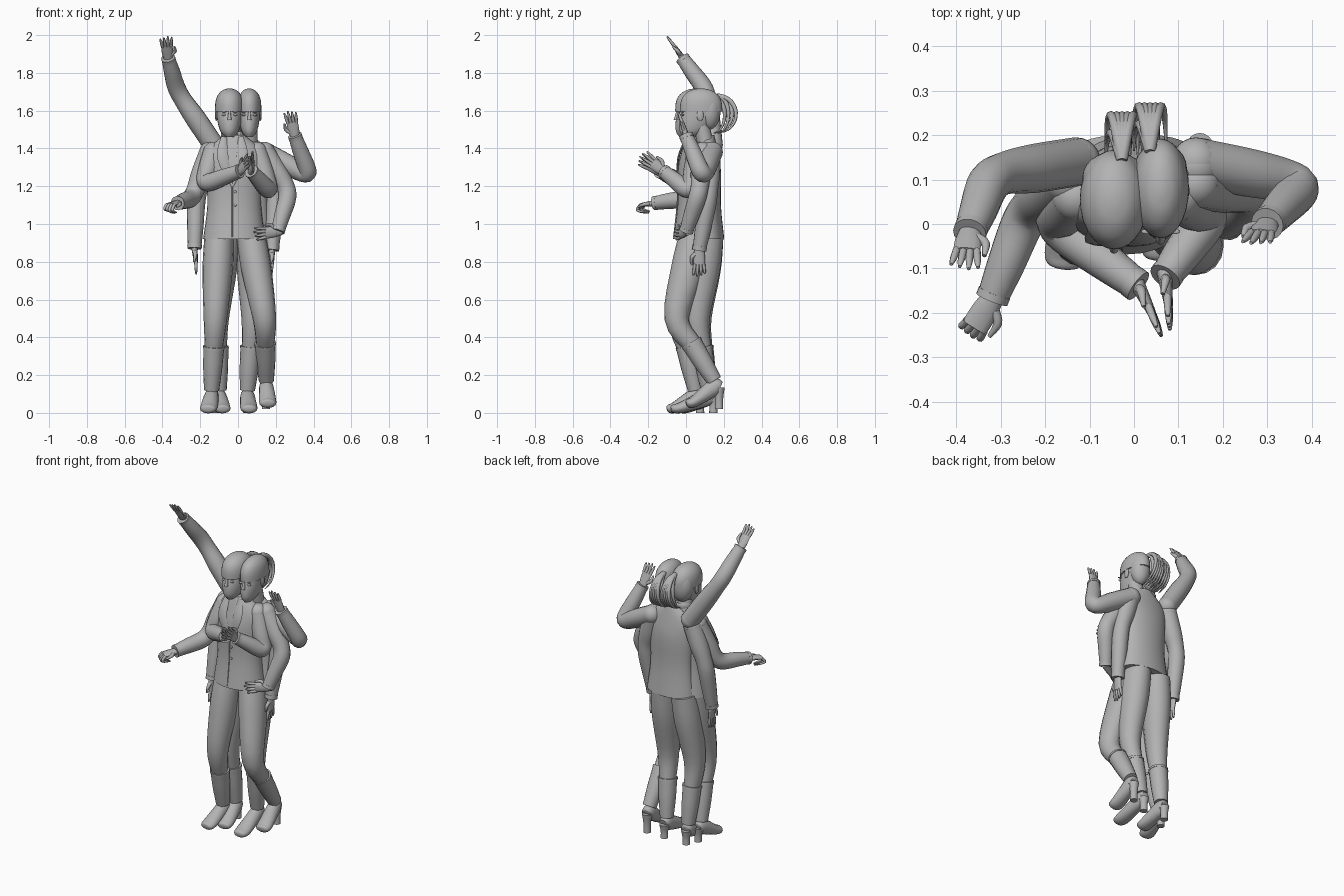
import bpy, bmesh, math
from mathutils import Vector

if "Cube" in bpy.data.objects:
    bpy.data.objects.remove(bpy.data.objects["Cube"])

grey = bpy.data.materials.new("plain_grey")
grey.use_nodes = True
tone = (.45, .45, .45, 1)
grey.diffuse_color = tone
grey.node_tree.nodes["Principled BSDF"].inputs["Base Color"].default_value = tone

right, left = Vector((-1, 0, 0)), Vector((1, 0, 0))
front, rear = Vector((0, -1, 0)), Vector((0, 1, 0))
up, down = Vector((0, 0, 1)), Vector((0, 0, -1))


def finish(name, bm):
    """Turn a bmesh into a smooth shaded grey object."""
    bmesh.ops.recalc_face_normals(bm, faces=bm.faces)
    mesh = bpy.data.meshes.new(name)
    bm.to_mesh(mesh)
    bm.free()
    mesh.materials.append(grey)
    obj = bpy.data.objects.new(name, mesh)
    bpy.context.collection.objects.link(obj)
    bpy.ops.object.select_all(action="DESELECT")
    obj.select_set(True)
    bpy.context.view_layer.objects.active = obj
    bpy.ops.object.shade_smooth_by_angle(angle=math.radians(50))


def ball(name, centre, size):
    """Ellipsoid."""
    bm = bmesh.new()
    bmesh.ops.create_uvsphere(bm, u_segments=24, v_segments=16, radius=1)
    bmesh.ops.scale(bm, vec=Vector(size), verts=bm.verts)
    bmesh.ops.translate(bm, vec=Vector(centre), verts=bm.verts)
    finish(name, bm)


def spline(points, steps):
    """Catmull-Rom smoothing of position and radius together."""
    ends = [points[0], *points, points[-1]]
    result = []
    for before, start, stop, after in zip(ends, ends[1:], ends[2:], ends[3:]):
        for i in range(steps):
            t = i / steps
            slope_in, slope_out = (stop - before) / 2, (after - start) / 2
            bend = (stop - start) * 3 - slope_in * 2 - slope_out
            twist = (start - stop) * 2 + slope_in + slope_out
            result.append(start + (slope_in + (bend + twist * t) * t) * t)
    return result + [points[-1]]


def loft(name, places, widths, depths=None, side=left, level=False, sides=16, steps=4):
    """Skin of elliptical rings along a smooth path."""
    depths = depths or widths
    path = spline([Vector((*p, w, d)) for p, w, d in zip(places, widths, depths)], steps)
    bm = bmesh.new()
    rings = []
    for i, point in enumerate(path):
        ahead, behind = path[min(i + 1, len(path) - 1)], path[max(i - 1, 0)]
        along = up if level else Vector((ahead - behind)[:3]).normalized()
        across = (side - along * side.dot(along)).normalized()
        other = along.cross(across)
        centre, ring = Vector(point[:3]), []
        for k in range(sides):
            angle = math.tau * k / sides
            ring.append(bm.verts.new(centre + across * math.cos(angle) * point[3] + other * math.sin(angle) * point[4]))
        rings.append(ring)
    for low, high in zip(rings, rings[1:]):
        for k in range(sides):
            bm.faces.new((low[k - 1], low[k], high[k], high[k - 1]))
    bm.faces.new(rings[0])
    bm.faces.new(rings[-1])
    finish(name, bm)


def hand(name, wrist, aim, thumb, curl):
    """Palm, four fingers and a thumb."""
    aim = Vector(aim).normalized()
    side = (thumb - aim * thumb.dot(aim)).normalized()
    grip = aim.cross(side)
    if grip.z > 0:
        grip = -grip
    knuckles = wrist + aim * .075
    loft(name + "_palm", (wrist - aim * .02, wrist.lerp(knuckles, .4), knuckles),
         (.022, .03, .03), (.018, .014, .01), side=side, sides=12)
    for i, finger in enumerate(("index", "middle", "ring", "little")):
        offset = side * .015 * (1.5 - i)
        base = knuckles + offset - aim * .005
        reach = (aim * .08 + offset * .5) * (1 - abs(i - 1) * .1)
        bend = grip * reach.length * curl * .6
        middle = base + reach * (.5 - curl * .2) + bend * .6
        tip = base + reach * (1 - curl * 1.4) + bend
        loft(f"{name}_{finger}_finger", (base, middle, tip), (.009, .008, .004), side=side, sides=8)
    root = wrist + aim * .02 + side * .02
    joint = root + (aim + side) * .02
    loft(name + "_thumb", (root, joint, joint + aim * .035 + grip * .01), (.012, .01, .005), side=grip, sides=8)


def arm(name, shoulder, elbow, wrist, aim, thumb, curl=.1):
    """Jacket sleeve with a cuff, ending in a hand."""
    shoulder, elbow, wrist = Vector(shoulder), Vector(elbow), Vector(wrist)
    hinge = (elbow - shoulder).cross(wrist - elbow).normalized()
    ball(name + "_shoulder", shoulder, (.055, .055, .055))
    loft(name + "_sleeve", (shoulder, shoulder.lerp(elbow, .5), elbow.lerp(shoulder, .15), elbow.lerp(wrist, .15),
                            elbow.lerp(wrist, .6), wrist), (.055, .055, .048, .048, .043, .035), side=hinge)
    loft(name + "_cuff", (wrist.lerp(elbow, .08), wrist), (.038, .038), side=hinge)
    hand(name + "_hand", wrist, aim, thumb, curl)


def leg(name, hip, knee, ankle, toe):
    """Trouser leg, tall boot, foot and block heel."""
    hip, knee, ankle, toe = Vector(hip), Vector(knee), Vector(ankle), Vector(toe)
    top = knee.lerp(ankle, .42)
    loft(name + "_trouser", (hip, hip.lerp(knee, .4), knee, top), (.078, .08, .062, .047), (.088, .09, .065, .05))
    loft(name + "_boot_shaft", (top, top.lerp(ankle, .1), top.lerp(ankle, .5), ankle), (.055, .054, .05, .04))
    loft(name + "_boot_trim", (top.lerp(knee, .08), top), (.057, .057), sides=20)
    stride = toe - ankle
    stride.z = 0
    stride.normalize()
    sole = ankle + down * .035
    ball_of_foot = sole.lerp(toe, .7)
    ball_of_foot.z = toe.z + .01
    loft(name + "_boot_foot", (sole - stride * .03, sole, ball_of_foot, toe.lerp(ball_of_foot, .2), toe),
         (.03, .038, .046, .038, .018), (.03, .046, .03, .022, .012), side=stride.cross(up))
    heel = sole - stride * .025
    ground = heel.copy()
    ground.z = max(ankle.z - .15, 0)
    loft(name + "_boot_heel", (heel, heel.lerp(ground, .5), ground), (.03, .022, .022), level=True)


def head(name, x, y, width, shift):
    """Head, cap of hair, face, ears and a ponytail."""
    middle = Vector((x, y, 1.6))
    jaw = [middle + front * lean + down * drop for lean, drop in ((.06, .14), (.04, .11), (.02, .06), (0, 0), (0, -.06))]
    sizes = (.3, .68, .9, .98, .9)
    loft(name + "_face", jaw, [width * f for f in sizes], [f / 10 for f in sizes], level=True, sides=24)
    # Full rounded cap, cut straight across the brow
    crown = [k / 8 for k in range(8)] + [.95, .995]
    bulge = [math.sqrt(1 - h ** 3) for h in crown]
    loft(name + "_hair", [middle + rear * shift + up * (h * .122 - .004) for h in crown],
         [width * 1.1 * f for f in bulge], [.112 * f for f in bulge], level=True, sides=28, steps=2)
    ball(name + "_nape_hair", middle + rear * .05, (width * 1.02, .058, .1))
    loft(name + "_neck", (middle + down * .18 + rear * .03, middle + down * .05), (.045, .042), level=True)
    brow = middle + front * .1
    loft(name + "_nose", (brow, brow + down * .05 + front * .008), (.005, .011), (.005, .014), level=True, sides=10)
    for part, drop in (("upper_lip", .088), ("lower_lip", .097)):
        ball(f"{name}_{part}", brow + down * drop + rear * .006, (.018, .006, .005))
    for label, way in (("right", right), ("left", left)):
        eye = brow + way * .028 + down * .022 + rear * .008
        ball(f"{name}_{label}_eye", eye, (.013, .006, .006))
        ball(f"{name}_{label}_brow", eye + up * .016, (.016, .006, .003))
        ball(f"{name}_{label}_ear", middle + way * width + down * .025, (.007, .018, .03))
    # Each strand follows an arc out and down from the crown
    tie = middle + right * x * .4
    for i in range(9):
        fan = i % 5 - 2
        reach = .1 if i < 5 else .06
        strand, thickness = [], []
        for k in range(6):
            angle = math.pi * k / 5
            out = rear * (.09 + reach * math.sin(angle))
            strand.append(tie + out + up * (.1 * math.cos(angle) - .02) + left * fan * .018 * math.sin(angle / 2))
            thickness.append(.011 * math.cos(angle / 2) + .002)
        loft(f"{name}_ponytail_strand_{i}", strand, thickness, sides=8, steps=3)


def jacket(name, x, y, width, depth):
    """Tailored body with a flared hem and sloping shoulders."""
    rows = ((.92, 1.1, 1.25), (1.1, .95, 1), (1.28, 1, 1), (1.39, .95, .75), (1.47, .35, .5))
    loft(name, [(x, y, z) for z, _, _ in rows], [width * w for _, w, _ in rows],
         [depth * d for _, _, d in rows], level=True, sides=28)


# Two overlapping bodies and heads
jacket("front_jacket", -.02, .05, .15, .095)
jacket("rear_jacket", .02, .115, .145, .07)
head("front_head", -.045, .055, .07, 0)
head("rear_head", .06, .075, .058, .005)

# Lapels, collar, front seam and buttons
chest = Vector((-.03, -.045, 1.2))
for label, way in (("right", right), ("left", left)):
    loft(f"{label}_lapel", (chest + way * .045 + up * .26 + rear * .05, chest + way * .05 + up * .15 + rear * .005, chest),
         (.015, .03, .006), (.006, .006, .005), sides=8)
nape = chest + rear * .115 + up * .27
arc = [math.radians(step * 30) for step in range(-4, 5)]
loft("collar", [nape + left * math.sin(a) * .055 + rear * math.cos(a) * .05 for a in arc],
     [.02 for _ in arc], [.006 for _ in arc], side=up, sides=8)
hem = Vector((chest.x, -.065, .93))
loft("front_seam", (chest, chest.lerp(hem, .4) + rear * .006, hem), (.004, .004, .004), sides=6)
for label, drop in (("upper", .03), ("lower", .1)):
    ball(label + "_button", chest + down * drop + left * .015, (.007, .004, .007))

# Eight arms in different poses
arm("raised_right_arm", (-.13, .14, 1.42), (-.32, .11, 1.7), (-.37, -.02, 1.88), (-.1, -.6, .9), left)
arm("reaching_right_arm", (-.15, .1, 1.38), (-.24, .03, 1.14), (-.32, -.17, 1.11), (-.5, -.8, -.1), left, curl=1)
arm("hanging_right_arm", (-.14, .13, 1.38), (-.22, .12, 1.15), (-.23, .07, .87), (.1, -.1, -1), front)
arm("clapping_right_arm", (-.13, .06, 1.38), (-.18, 0, 1.21), (.01, -.14, 1.28), (.4, -.8, .5), up)
arm("clapping_left_arm", (.1, .06, 1.38), (.17, .02, 1.17), (.07, -.12, 1.28), (.1, -.8, .6), up)
arm("hip_left_arm", (.14, .09, 1.38), (.27, .07, 1.17), (.21, 0, .96), (-.9, -.4, -.1), up)
arm("waving_left_arm", (.14, .14, 1.38), (.38, .09, 1.25), (.3, 0, 1.47), (-.2, -.3, 1), right)
arm("hanging_left_arm", (.14, .13, 1.38), (.2, .12, 1.15), (.18, .07, .86), (0, 0, -1), front)

# Four booted legs
leg("front_right_leg", (-.1, .05, .93), (-.12, -.03, .5), (-.14, .05, .12), (-.16, -.1, .02))
leg("front_left_leg", (.07, .05, .93), (.14, -.05, .5), (.15, .15, .17), (.16, 0, .05))
leg("rear_right_leg", (-.07, .11, .93), (-.11, .07, .5), (-.1, .12, .12), (-.08, -.04, .02))
leg("rear_left_leg", (.07, .11, .93), (.08, .06, .5), (.05, .12, .12), (.06, -.08, .02))
